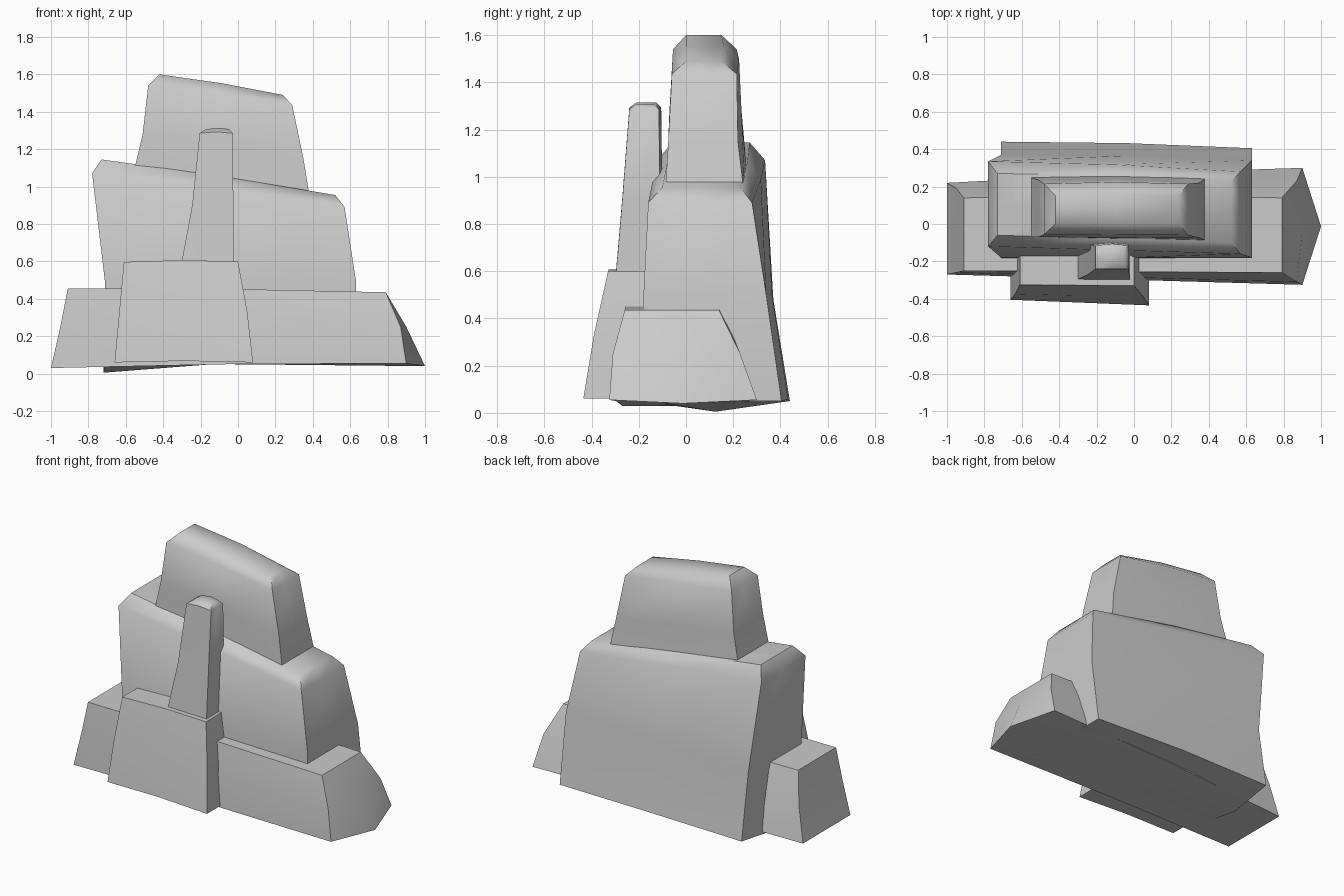
import bpy, bmesh, math


def rock(name, rings):
    """Loft 8-point rings. Ring: left end (x, y_front, y_back, z),
    right end (x, y_front, y_back, z), then optional offsets of the
    end midpoints (left_dx, right_dx, left_dz, right_dz)."""
    bm = bmesh.new()
    loops = []
    for ring in rings:
        (xl, fl, bl, zl), (xr, fr, br, zr) = ring[:2]
        dl, dr, hl, hr = ring[2] if len(ring) > 2 else (0, 0, 0, 0)
        xm, zm = (xl + xr) / 2, (zl + zr) / 2 + 0.008
        pts = [(xl, fl, zl), (xm, (fl + fr) / 2, zm), (xr, fr, zr),
               (xr + dr, (fr + br) / 2, zr + hr),
               (xr, br, zr), (xm, (bl + br) / 2 + 0.01, zm), (xl, bl, zl),
               (xl + dl, (fl + bl) / 2, zl + hl)]
        loops.append([bm.verts.new(p) for p in pts])
    for a, b in zip(loops, loops[1:]):
        for i in range(8):
            j = (i + 1) % 8
            bm.faces.new((a[i], a[j], b[j], b[i]))
    # caps as quad strips across the long direction
    for lp, flip in ((loops[0], True), (loops[-1], False)):
        mid = bm.verts.new((lp[1].co + lp[5].co) / 2)
        for q in ((lp[0], lp[1], mid, lp[7]), (lp[1], lp[2], lp[3], mid),
                  (mid, lp[3], lp[4], lp[5]), (lp[7], mid, lp[5], lp[6])):
            bm.faces.new(q[::-1] if flip else q)
    bmesh.ops.recalc_face_normals(bm, faces=bm.faces)
    mesh = bpy.data.meshes.new(name)
    bm.to_mesh(mesh)
    bm.free()
    ob = bpy.data.objects.new(name, mesh)
    bpy.context.collection.objects.link(ob)
    bpy.ops.object.select_all(action='DESELECT')
    ob.select_set(True)
    bpy.context.view_layer.objects.active = ob
    bpy.ops.object.shade_smooth_by_angle(angle=math.radians(50))
    return ob


# long low slab along the ground, pointed at its right end
rock("base_slab", [
    ((-1.0, -0.27, 0.22, 0.03), (0.90, -0.325, 0.30, 0.055), (0, 0.10, 0, -0.015)),
    ((-0.95, -0.26, 0.19, 0.25), (0.87, -0.31, 0.23, 0.25), (0, 0.03, 0, 0)),
    ((-0.91, -0.25, 0.14, 0.455), (0.79, -0.26, 0.14, 0.435)),
])

# large middle block
rock("main_block", [
    ((-0.71, -0.19, 0.44, 0.05), (0.63, -0.19, 0.405, 0.05), (-0.01, 0, -0.045, 0)),
    ((-0.71, -0.18, 0.37, 0.48), (0.63, -0.18, 0.34, 0.50)),
    ((-0.78, -0.12, 0.335, 1.07), (0.57, -0.16, 0.28, 0.89)),
    ((-0.73, -0.06, 0.27, 1.145), (0.52, -0.10, 0.23, 0.955)),
])

# upper block
rock("upper_block", [
    ((-0.58, -0.07, 0.26, 0.98), (0.39, -0.09, 0.25, 0.90)),
    ((-0.51, -0.07, 0.235, 1.28), (0.35, -0.075, 0.22, 1.15)),
    ((-0.48, -0.055, 0.215, 1.54), (0.29, -0.06, 0.215, 1.435)),
    ((-0.42, 0.0, 0.15, 1.60), (0.24, 0.0, 0.15, 1.49)),
])

# low block at the front
rock("front_block", [
    ((-0.66, -0.405, -0.12, 0.06), (0.08, -0.435, -0.12, 0.06)),
    ((-0.635, -0.375, -0.14, 0.33), (0.05, -0.39, -0.14, 0.33)),
    ((-0.61, -0.325, -0.17, 0.597), (0.0, -0.33, -0.17, 0.60)),
])

# thin standing stone on the front block
rock("standing_stone", [
    ((-0.31, -0.30, -0.11, 0.55), (-0.02, -0.30, -0.11, 0.55)),
    ((-0.245, -0.27, -0.11, 0.90), (-0.025, -0.27, -0.11, 0.90)),
    ((-0.205, -0.24, -0.115, 1.285), (-0.027, -0.24, -0.115, 1.285)),
    ((-0.175, -0.21, -0.135, 1.305), (-0.05, -0.21, -0.135, 1.308)),
])
